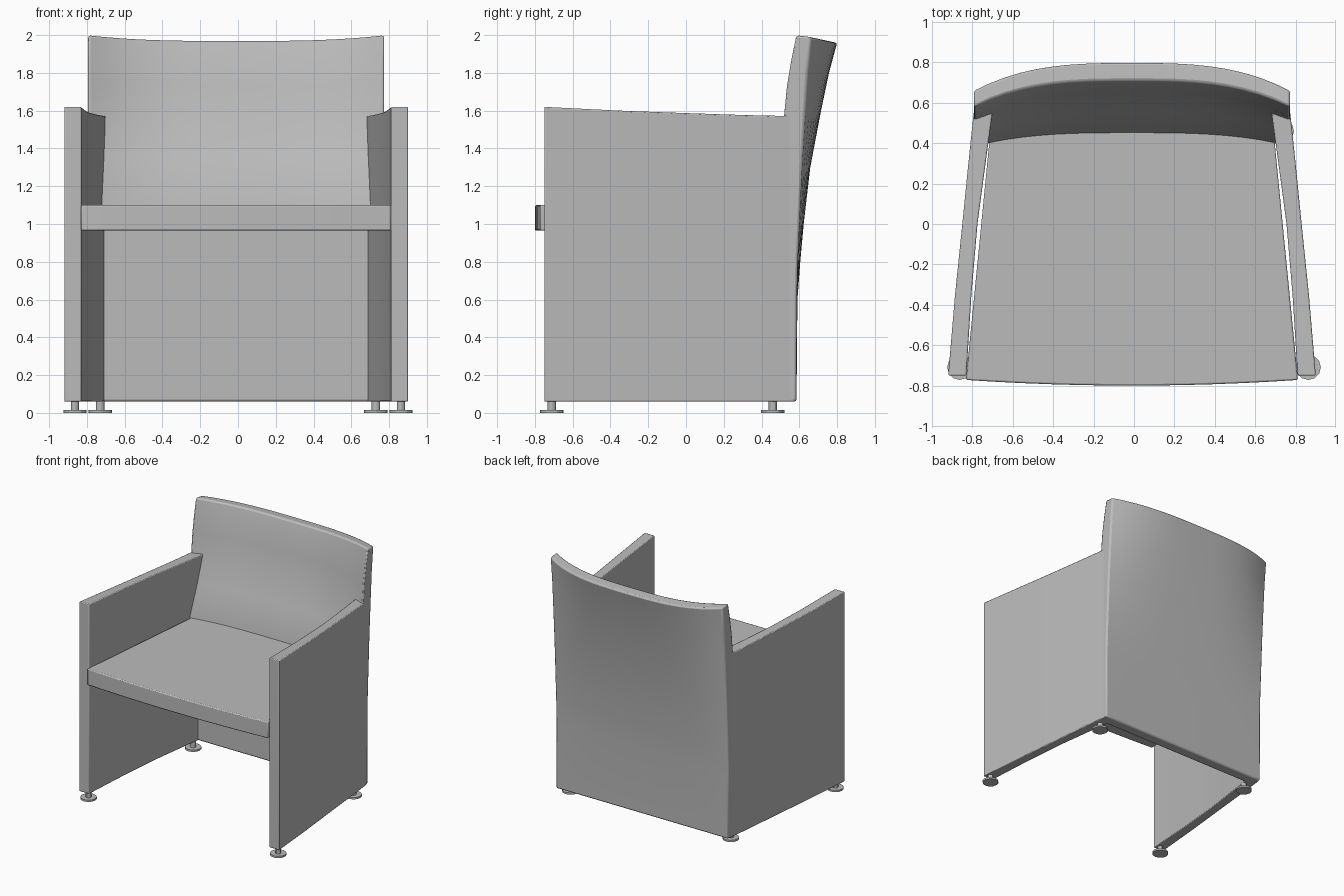
import bpy, bmesh, math
from mathutils import Vector

if "Cube" in bpy.data.objects:
    bpy.data.objects.remove(bpy.data.objects["Cube"])

CX = -0.01  # centre line of the upholstered body

grey = bpy.data.materials.new("upholstery_grey")
grey.use_nodes = True
grey.diffuse_color = (0.5, 0.5, 0.5, 1)
grey.node_tree.nodes["Principled BSDF"].inputs["Base Color"].default_value = (0.5, 0.5, 0.5, 1)


def finish(name, bm, bevel=0.0, angle=30):
    """Turn a bmesh into a shaded object with softened edges."""
    bmesh.ops.recalc_face_normals(bm, faces=bm.faces)
    mesh = bpy.data.meshes.new(name)
    bm.to_mesh(mesh)
    bm.free()
    mesh.materials.append(grey)
    obj = bpy.data.objects.new(name, mesh)
    bpy.context.collection.objects.link(obj)
    bpy.ops.object.select_all(action="DESELECT")
    obj.select_set(True)
    bpy.context.view_layer.objects.active = obj
    bpy.ops.object.shade_smooth_by_angle(angle=math.radians(angle))
    if bevel:
        mod = obj.modifiers.new("soft_edges", "BEVEL")
        mod.width = bevel
        mod.segments = 2
        mod.limit_method = "ANGLE"
        mod.angle_limit = math.radians(40)
    return obj


def loft(rings):
    """Skin closed rings of points and cap both ends."""
    bm = bmesh.new()
    loops = [[bm.verts.new(p) for p in ring] for ring in rings]
    n = len(loops[0])
    for a, b in zip(loops, loops[1:]):
        for i in range(n):
            j = (i + 1) % n
            bm.faces.new((a[i], a[j], b[j], b[i]))
    bm.faces.new(loops[0])
    bm.faces.new(loops[-1])
    return bm


# Side panels: plan stations of y, outer x, inner x, top z
stations = [(-0.75, 0.91, 0.82, 1.62), (-0.35, 0.876, 0.795, 1.60),
            (0.0, 0.84, 0.765, 1.587), (0.3, 0.81, 0.725, 1.577),
            (0.52, 0.787, 0.695, 1.572), (0.575, 0.78, 0.69, 1.572)]
for side, name in ((1, "left_side_panel"), (-1, "right_side_panel")):
    rings = [[(CX + side * x, y, z) for x, z in
              ((outer, 0.06), (outer, top), (inner, top), (inner, 0.06))]
             for y, outer, inner, top in stations]
    finish(name, loft(rings), 0.006)

# Backrest: rows of z, y at the corner, and bow toward the middle
rear = [(0.06, 0.585, 0.0), (0.6, 0.587, 0.003), (0.8, 0.591, 0.014), (1.0, 0.6, 0.023),
        (1.3, 0.613, 0.045), (1.6, 0.63, 0.085), (1.8, 0.642, 0.115), (1.99, 0.66, 0.14)]
front = [(2.0, 0.58, 0.13), (1.87, 0.553, 0.125), (1.73, 0.53, 0.12), (1.57, 0.515, 0.105),
         (1.35, 0.46, 0.085), (1.1, 0.385, 0.067), (1.03, 0.385, 0.067),
         (1.03, 0.49, 0.0), (0.06, 0.49, 0.0)]
STEPS = 20
rings = []
for k in range(STEPS + 1):
    s = 2 * k / STEPS - 1
    mid = 1 - abs(s) ** 3
    rings.append([(CX + 0.783 * s, y + bow * mid, z - 0.03 * mid * (z > 1.9))
                  for z, y, bow in rear + front])
finish("backrest", loft(rings), 0.012)

# Seat: slab with a bowed front edge, narrowing toward the back
rings = []
for k in range(13):
    s = k / 6 - 1
    y_front = -0.772 - 0.028 * (1 - s * s)
    rings.append([(CX + s * 0.822, y_front, 0.965), (CX + s * 0.822, y_front, 1.1),
                  (CX + s * 0.7, 0.47, 1.1), (CX + s * 0.7, 0.47, 0.965)])
finish("seat", loft(rings), 0.008)

# Feet: a disc with a short stem under each panel corner
for x, y, place in ((0.863, -0.71, "front"), (0.73, 0.46, "back")):
    for side, hand in ((1, "left"), (-1, "right")):
        bm = bmesh.new()
        for radius, low, high in ((0.062, 0.0, 0.015), (0.022, 0.01, 0.065)):
            made = bmesh.ops.create_cone(bm, cap_ends=True, segments=12, radius1=radius,
                                         radius2=radius, depth=high - low)
            bmesh.ops.translate(bm, verts=made["verts"],
                                vec=Vector((side * x, y, (low + high) / 2)))
        finish(f"{place}_{hand}_foot", bm)
